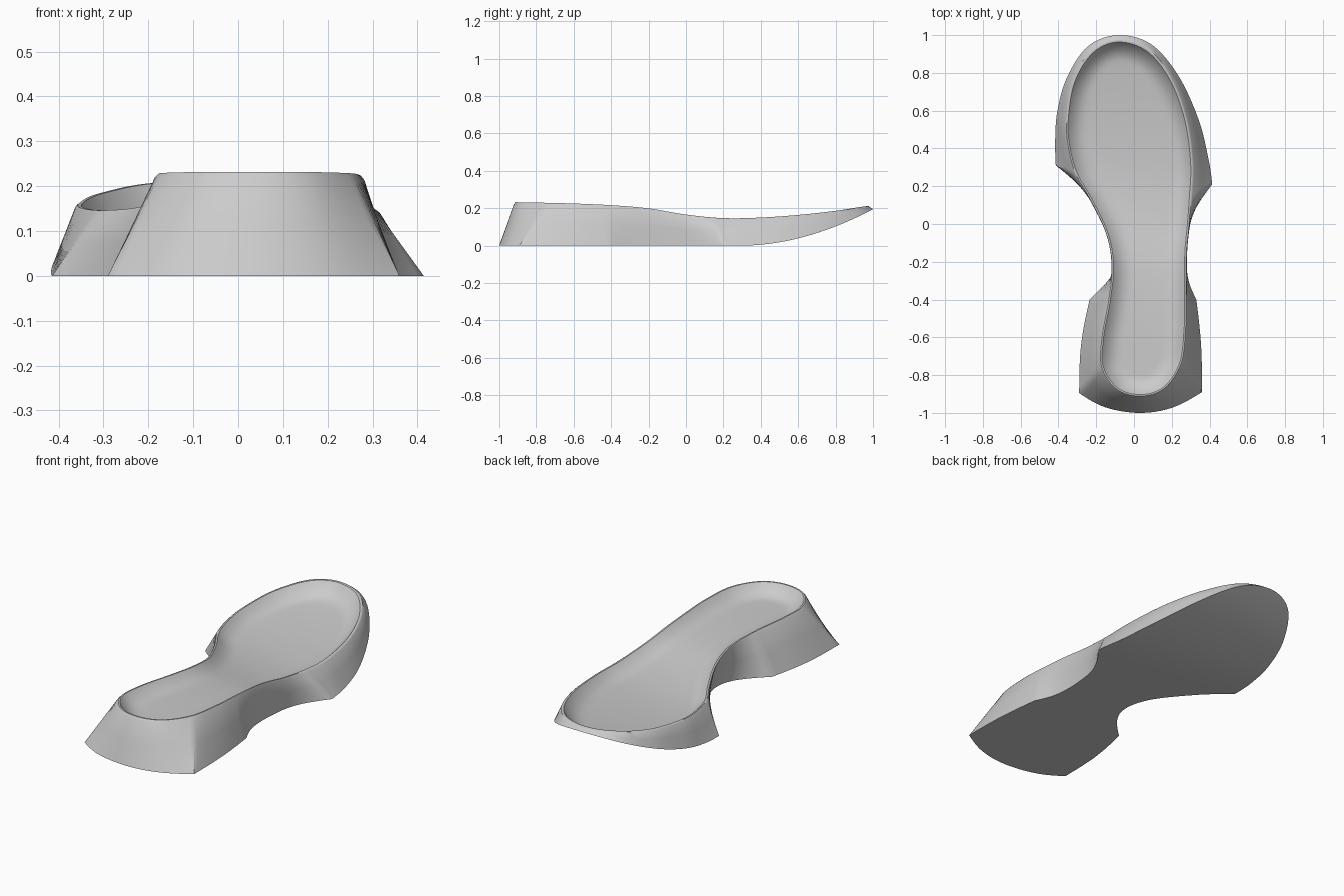
import bpy
import bmesh
import math
from mathutils import Vector

cube = bpy.data.objects.get("Cube")
if cube:
    bpy.data.objects.remove(cube, do_unlink=True)

STEPS = 8            # samples between control points
CORNERS = {5, 9, 11}  # control points where the ground outline turns sharply

# Each row: rim x, rim y, ground x, ground y, running from toe to heel
TOE = (-.085, .975, -.085, 1)
HEEL = (.04, -.915, .03, -1)
OUTER_SIDE = [
    (.075, .925, .09, .952), (.2, .77, .235, .785), (.28, .555, .343, .55),
    (.312, .32, .395, .34), (.305, .14, .414, .21), (.295, 0, .312, .05),
    (.282, -.14, .28, -.12), (.279, -.28, .285, -.28), (.279, -.42, .33, -.4),
    (.277, -.56, .355, -.64), (.253, -.74, .36, -.89), (.165, -.872, .2, -.973)]
INNER_SIDE = [
    (-.225, .915, -.245, .94), (-.325, .755, -.355, .775), (-.36, .55, -.405, .6),
    (-.35, .4, -.417, .45), (-.31, .26, -.414, .31), (-.235, .13, -.27, .18),
    (-.15, -.05, -.11, -.03), (-.12, -.22, -.09, -.22), (-.137, -.4, -.235, -.4),
    (-.173, -.6, -.28, -.64), (-.174, -.76, -.29, -.895), (-.09, -.88, -.15, -.971)]
# Side profile of the rim: y, z
RIM_PROFILE = [(-1, .233), (-.8, .23), (-.6, .225), (-.4, .216), (-.2, .199),
               (0, .166), (.2, .147), (.4, .15), (.6, .164), (.8, .186), (1, .214)]


def hermite(a, b, ta, tb, t):
    return (a * (2*t**3 - 3*t**2 + 1) + ta * (t**3 - 2*t**2 + t)
            + b * (3*t**2 - 2*t**3) + tb * (t**3 - t**2))


def closed_curve(points, corners):
    """Smooth closed outline that keeps the listed points sharp."""
    n = len(points)
    result = []
    for i in range(n):
        j = (i + 1) % n
        a, b = points[i], points[j]
        ta = (b - points[i - 1]) / 2
        tb = (points[(j + 1) % n] - a) / 2
        if i in corners:
            ta = (b - a) * 1.5 - tb / 2
        if j in corners:
            tb = (b - a) * 1.5 - ta / 2
        result += [hermite(a, b, ta, tb, s / STEPS) for s in range(STEPS)]
    return result


def rim_height(y):
    for k in range(len(RIM_PROFILE) - 1):
        (y0, z0), (y1, z1) = RIM_PROFILE[k:k + 2]
        if y <= y1 or k == len(RIM_PROFILE) - 2:
            before = RIM_PROFILE[max(k - 1, 0)][1]
            after = RIM_PROFILE[min(k + 2, len(RIM_PROFILE) - 1)][1]
            return hermite(z0, z1, (z1 - before) / 2, (after - z0) / 2,
                           (y - y0) / (y1 - y0))


def ground_height(y):
    return .195 * max(0, (y - .3) / .7) ** 1.9


def footbed_depth(y):
    return .046 + .018 * y * y


def inset(outline, distance):
    """Move a clockwise outline inward along its normals."""
    n = len(outline)
    moved = []
    for i, p in enumerate(outline):
        d = (outline[(i + 1) % n] - outline[i - 1]).normalized()
        moved.append(p + Vector((d.y, -d.x)) * distance)
    return moved


rows = [TOE, *OUTER_SIDE, HEEL, *reversed(INNER_SIDE)]
corners = CORNERS | {len(rows) - c for c in CORNERS}
rim = closed_curve([Vector(r[:2]) for r in rows], set())
ground = closed_curve([Vector(r[2:]) for r in rows], corners)
count = len(rim)

# Wall rings from the ground edge up to the rim
low = [Vector((p.x, p.y, ground_height(p.y))) for p in ground]
top = [Vector((p.x, p.y, rim_height(p.y))) for p in rim]
rings = [low]
for f in (.5, .96):
    rings.append([a.lerp(b, f) for a, b in zip(low, top)])

# Narrow rim, then a rounded slope down into the footbed
rings.append([Vector((p.x, p.y, rim_height(p.y))) for p in inset(rim, .004)])
for s in (0, .08, .2, .35, .5, .65, .8, 1):
    fall = 1 - (1 - s) ** 2.4
    rings.append([Vector((p.x, p.y, rim_height(p.y) - footbed_depth(p.y) * fall))
                  for p in inset(rim, .012 + .11 * s)])

bm = bmesh.new()
verts = [[bm.verts.new(p) for p in ring] for ring in rings]
for lower, upper in zip(verts, verts[1:]):
    for i in range(count):
        j = (i + 1) % count
        bm.faces.new((lower[i], lower[j], upper[j], upper[i]))


def span(ring):
    """Close a ring with strips running from side to side."""
    for i in range(count // 2):
        strip = [ring[i], ring[i + 1], ring[count - i - 1], ring[-i % count]]
        bm.faces.new(list(dict.fromkeys(strip)))


span(verts[0])   # underside
span(verts[-1])  # footbed floor
bmesh.ops.recalc_face_normals(bm, faces=bm.faces)

mesh = bpy.data.meshes.new("shoe_sole")
bm.to_mesh(mesh)
bm.free()
sole = bpy.data.objects.new("shoe_sole", mesh)
bpy.context.collection.objects.link(sole)

# Plain grey finish
grey = bpy.data.materials.new("light_grey")
grey.use_nodes = True
colour = (.6, .6, .6, 1)
grey.diffuse_color = colour
grey.node_tree.nodes["Principled BSDF"].inputs["Base Color"].default_value = colour
mesh.materials.append(grey)

bpy.context.view_layer.objects.active = sole
sole.select_set(True)
bpy.ops.object.shade_smooth_by_angle(angle=math.radians(40))
